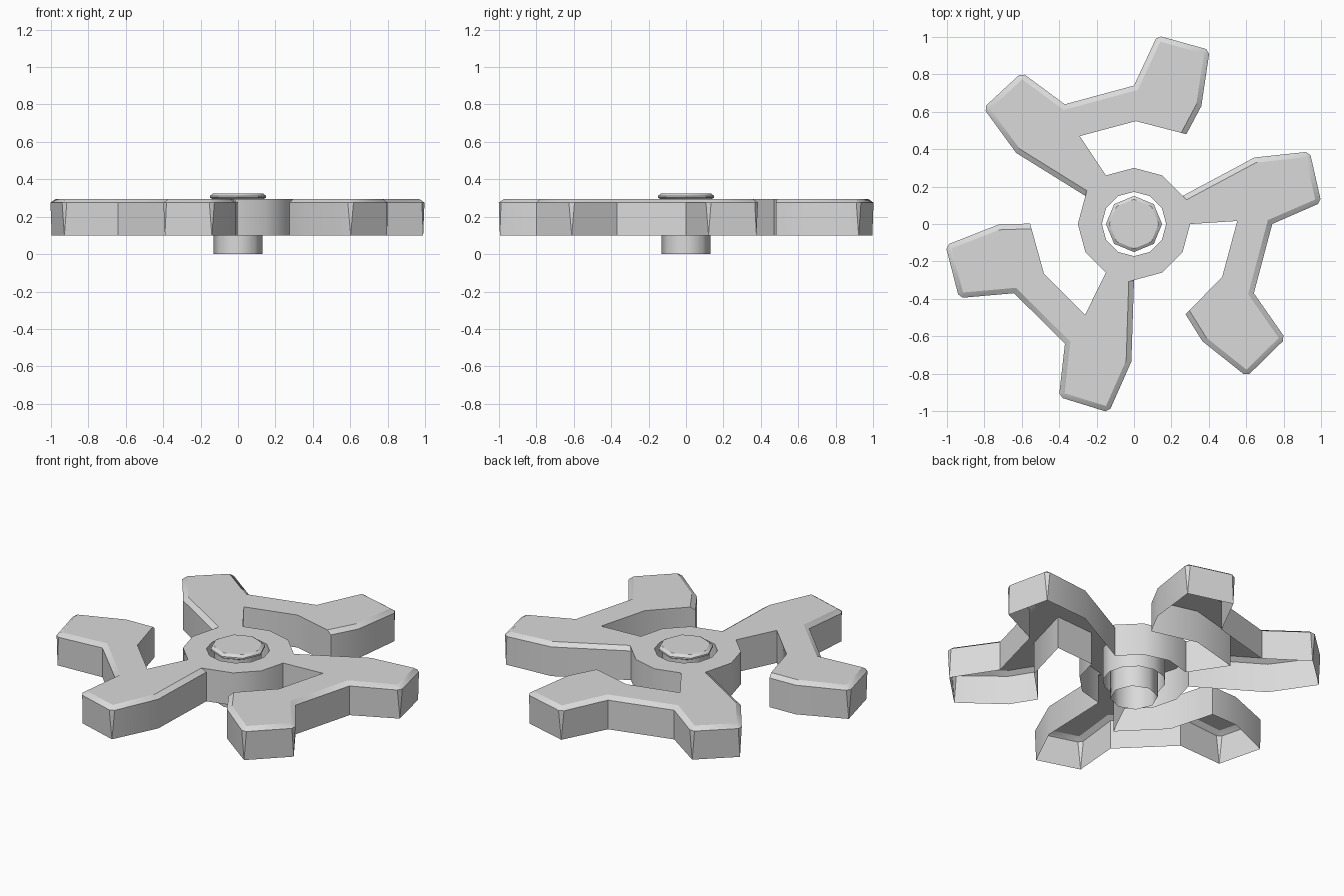
import bpy
import bmesh
from math import sin, cos, pi, radians
from mathutils import Vector, Matrix

cube = bpy.data.objects.get("Cube")
if cube:
    bpy.data.objects.remove(cube)

grey = bpy.data.materials.new("light_grey")
grey.use_nodes = True
colour = (0.7, 0.7, 0.7, 1)
grey.diffuse_color = colour
grey.node_tree.nodes["Principled BSDF"].inputs["Base Color"].default_value = colour

BOTTOM, SHOULDER, TOP = 0.10, 0.275, 0.295
BEVEL, CHAMFER = 0.028, 0.02


def finish(bm, name, angle):
    mesh = bpy.data.meshes.new(name)
    bm.to_mesh(mesh)
    bm.free()
    mesh.materials.append(grey)
    obj = bpy.data.objects.new(name, mesh)
    bpy.context.collection.objects.link(obj)
    bpy.ops.object.select_all(action='DESELECT')
    obj.select_set(True)
    bpy.context.view_layer.objects.active = obj
    bpy.ops.object.shade_smooth_by_angle(angle=radians(angle))
    return obj


def ring(bm, radius, z, sides):
    return [bm.verts.new((radius * cos(2 * pi * i / sides),
                          radius * sin(2 * pi * i / sides), z)) for i in range(sides)]


def bridge(bm, low, high):
    for i in range(len(low)):
        j = (i + 1) % len(low)
        bm.faces.new((low[i], low[j], high[j], high[i]))


# One forked arm with its share of the hub, clockwise:
# point, whether the edge after it is bevelled, whether the corner is chamfered
arm = [
    (-.26, .15, 1, 0), (-.63, .38, 1, 0), (-.805, .62, 1, 1), (-.60, .81, 1, 1),
    (-.37, .64, 1, 0), (0, .74, 1, 0), (.125, 1.008, 1, 1), (.405, .93, 1, 1),
    (.36, .63, 1, 0), (.28, .48, 0, 0), (.01, .55, 0, 0), (-.29, .47, 0, 0),
    (-.15, .26, 0, 0), (0, .3, 0, 0), (.15, .26, 0, 0),
]
outline = []
for k in range(3):
    turn = Matrix.Rotation(-k * 2 * pi / 3, 2)
    outline += [(turn @ Vector((x, y)), b, c) for x, y, b, c in arm]
outline.reverse()  # counter-clockwise; the flag now marks the edge before a point


def inset(point, before, after, d1, d2):
    """Move a corner inward by a separate distance from each of its edges."""
    e1, e2 = (point - before).normalized(), (after - point).normalized()
    n1, n2 = Vector((-e1.y, e1.x)), Vector((-e2.y, e2.x))
    det = n1.x * n2.y - n1.y * n2.x
    return point + Vector(((d1 * n2.y - d2 * n1.y) / det,
                           (d2 * n1.x - d1 * n2.x) / det))


# Three-armed body: open underneath, walls, bevelled rim and pierced top
bm = bmesh.new()
count = len(outline)
base, shoulder, rim = [], [], []
for i, (p, bevelled, chamfered) in enumerate(outline):
    before = outline[i - 1][0]
    after, next_bevelled, _ = outline[(i + 1) % count]
    t = inset(p, before, after, BEVEL * bevelled, BEVEL * next_bevelled)
    rim.append(bm.verts.new((t.x, t.y, TOP)))
    spots = [p]
    if chamfered:
        spots = [p + (q - p).normalized() * CHAMFER for q in (before, after)]
    foot = sum(spots, Vector((0, 0))) / len(spots)
    shoulder.append([bm.verts.new((s.x, s.y, SHOULDER)) for s in spots])
    base.append(bm.verts.new((foot.x, foot.y, BOTTOM)))

for i in range(count):
    j = (i + 1) % count
    a, b = shoulder[i][-1], shoulder[j][0]
    bm.faces.new((base[i], base[j], b, a))
    bm.faces.new((a, b, rim[j], rim[i]))
    if len(shoulder[i]) == 2:
        first, last = shoulder[i]
        bm.faces.new((base[i], last, first))
        bm.faces.new((first, last, rim[i]))

hole_top = ring(bm, 0.172, TOP, 12)
hole_bottom = ring(bm, 0.172, BOTTOM, 12)
bridge(bm, hole_top, hole_bottom)
edges = [bm.edges.get((loop[i - 1], loop[i])) for loop in (rim, hole_top)
         for i in range(len(loop))]
bmesh.ops.triangle_fill(bm, edges=edges, use_beauty=True, normal=(0, 0, 1))
# Merge the flat top back into large faces
flat = [e for e in bm.edges if all(v.co.z > TOP - 0.001 for v in e.verts)]
bmesh.ops.dissolve_limit(bm, angle_limit=0.01, edges=flat, verts=[])
for face in bm.faces:
    if all(v.co.z > TOP - 0.001 for v in face.verts) and face.normal.z < 0:
        face.normal_flip()
finish(bm, "three_armed_body", 34)

# Hub post, open underneath
bm = bmesh.new()
bridge(bm, ring(bm, 0.13, 0, 8), ring(bm, 0.13, 0.292, 8))
finish(bm, "hub_post", 50)

# Bevelled head on the post
bm = bmesh.new()
levels = [ring(bm, r, z, 8) for r, z in
          ((0.13, 0.292), (0.15, 0.302), (0.15, 0.312), (0.132, 0.325))]
for low, high in zip(levels, levels[1:]):
    bridge(bm, low, high)
bm.faces.new(levels[-1])
finish(bm, "post_head", 30)
